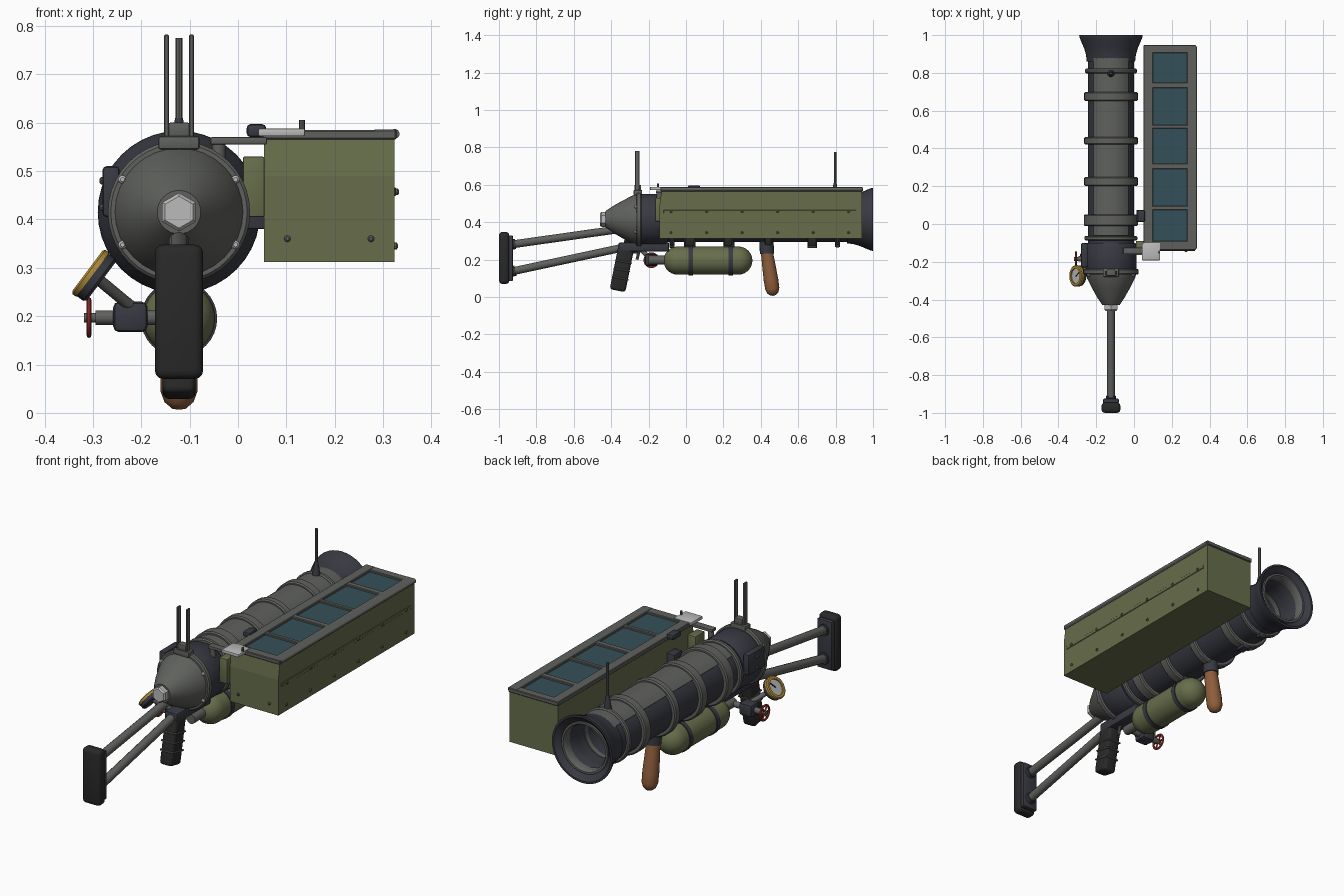
import bpy, bmesh, math
from mathutils import Vector, Matrix

if "Cube" in bpy.data.objects:
    bpy.data.objects.remove(bpy.data.objects["Cube"])

CX, CZ = -0.122, 0.415          # main tube axis


def mat(name, r, g, b):
    m = bpy.data.materials.new(name)
    m.diffuse_color = (r, g, b, 1)
    m.use_nodes = True
    m.node_tree.nodes["Principled BSDF"].inputs["Base Color"].default_value = m.diffuse_color
    return m


OLIVE = mat("olive", 0.135, 0.155, 0.07)
DARK = mat("gunmetal", 0.04, 0.042, 0.055)
BLACK = mat("rubber", 0.022, 0.022, 0.022)
GREY = mat("steel", 0.115, 0.12, 0.11)
LIGHT = mat("bright_steel", 0.5, 0.5, 0.5)
WOOD = mat("wood", 0.27, 0.11, 0.045)
RED = mat("red", 0.4, 0.04, 0.03)
YELLOW = mat("brass", 0.45, 0.27, 0.04)
GLASS = mat("glass", 0.035, 0.08, 0.1)


def finish(bm, name, m, angle=35):
    bmesh.ops.remove_doubles(bm, verts=bm.verts, dist=1e-5)
    bmesh.ops.recalc_face_normals(bm, faces=bm.faces)
    me = bpy.data.meshes.new(name)
    bm.to_mesh(me)
    bm.free()
    me.polygons.foreach_set("use_smooth", [True] * len(me.polygons))
    me.set_sharp_from_angle(angle=math.radians(angle))
    me.materials.append(m)
    ob = bpy.data.objects.new(name, me)
    bpy.context.collection.objects.link(ob)
    return ob


def lathe(name, prof, m, org=(CX, 0, CZ), d=(0, 1, 0), n=32, loop=False, arc=None, angle=35):
    """Revolve (distance, radius) points about direction d; angle 0 points up."""
    org, d = Vector(org), Vector(d).normalized()
    up = Vector((0, 0, 1)) if abs(d.z) < 0.95 else Vector((0, 1, 0))
    v = (up - d * up.dot(d)).normalized()
    u = v.cross(d)
    a0, a1 = arc or (0, 2 * math.pi)
    bm = bmesh.new()
    rings = []
    for i in range(n + 1):
        a = a0 + (a1 - a0) * i / n
        rings.append([bm.verts.new(org + d * t + (v * math.cos(a) + u * math.sin(a)) * r) for t, r in prof])
    k = len(prof)
    for A, B in zip(rings, rings[1:]):
        for j in range(k if loop else k - 1):
            bm.faces.new((A[j], A[(j + 1) % k], B[(j + 1) % k], B[j]))
    if arc:
        bm.faces.new(rings[0])
        bm.faces.new(rings[-1])
    bmesh.ops.remove_doubles(bm, verts=bm.verts, dist=1e-5)
    bmesh.ops.dissolve_degenerate(bm, edges=bm.edges, dist=1e-6)
    return finish(bm, name, m, angle)


def rod(name, p, q, r, m, n=14, r2=None):
    p, q = Vector(p), Vector(q)
    l = (q - p).length
    return lathe(name, [(0, 0), (0, r), (l, r2 or r), (l, 0)], m, p, q - p, n)


def box(name, x, y, z, m, bevel=0.0, seg=2, rot=None):
    bm = bmesh.new()
    bmesh.ops.create_cube(bm, size=1)
    bmesh.ops.scale(bm, vec=(x[1] - x[0], y[1] - y[0], z[1] - z[0]), verts=bm.verts)
    if bevel:
        bmesh.ops.bevel(bm, geom=bm.edges[:], offset=bevel, segments=seg, profile=0.5, affect='EDGES')
    if rot:
        bmesh.ops.rotate(bm, matrix=Matrix.Rotation(rot[0], 3, rot[1]), verts=bm.verts)
    bmesh.ops.translate(bm, vec=(sum(x) / 2, sum(y) / 2, sum(z) / 2), verts=bm.verts)
    return finish(bm, name, m)


def bolt(name, p, d, r=0.007, h=0.007, m=GREY):
    return lathe(name, [(-0.004, 0), (-0.004, r), (h * .5, r), (h, r * .5), (h, 0)], m, p, d, 8)


def ring(name, y, w, r, m=GREY, r0=0.11):
    h, b = w / 2, 0.006
    return lathe(name, [(y - h, r0), (y - h, r - b), (y - h + b, r), (y + h - b, r), (y + h, r - b), (y + h, r0)], m, loop=True, n=40)


# barrel with hollow bore and flared muzzle
lathe("barrel", [(-0.12, 0), (-0.12, 0.122), (0.89, 0.122), (0.89, 0.113), (0.35, 0.113), (0.35, 0)], DARK, n=40)
lathe("muzzle_flare", [(0.86, 0.113), (0.86, 0.128), (0.895, 0.132), (0.93, 0.142), (0.965, 0.157), (0.99, 0.167),
                       (1.0, 0.168), (1.0, 0.158), (0.985, 0.14), (0.97, 0.127), (0.95, 0.113)], DARK, n=40, loop=True)
lathe("bore_lip", [(0.94, 0.11), (0.94, 0.128), (0.982, 0.128), (0.982, 0.118), (0.97, 0.11)], GREY, n=40, loop=True)
for y, w, r in ((0.81, 0.025, 0.137), (0.675, 0.05, 0.142), (0.44, 0.04, 0.142), (0.225, 0.05, 0.142),
                (0.02, 0.06, 0.144), (-0.075, 0.025, 0.14)):
    ring("barrel_band", y, w, r)
    box("band_lug", (CX - 0.02, CX + 0.02), (y - w / 2, y + w / 2), (CZ - r - 0.012, CZ - r + 0.02), DARK, 0.004)
for y0, y1 in ((0.7, 0.88), (0.46, 0.65), (0.25, 0.42), (0.05, 0.2), (-0.06, -0.01)):
    lathe("heat_shield", [(y0, 0.118), (y0, 0.13), (y1, 0.13), (y1, 0.118)], GREY, loop=True, n=12,
          arc=(-0.8, 0.8))

# receiver, flange and rear cone
lathe("receiver", [(-0.25, 0), (-0.25, 0.132), (-0.24, 0.136), (-0.11, 0.136), (-0.1, 0.13), (-0.1, 0)], DARK, n=40)
ring("rear_flange", -0.252, 0.03, 0.147)
lathe("rear_cone", [(-0.26, 0), (-0.26, 0.134), (-0.285, 0.128), (-0.34, 0.1), (-0.39, 0.072), (-0.43, 0.045),
                    (-0.43, 0)], GREY, n=32)
lathe("hex_cap", [(-0.42, 0), (-0.42, 0.04), (-0.452, 0.04), (-0.46, 0.033), (-0.46, 0)], LIGHT, n=6,
      arc=None, angle=20).rotation_euler = (0, 0, 0)
for i in range(6):
    a = i * math.pi / 3
    bolt("flange_bolt", (CX + 0.135 * math.sin(a), -0.267, CZ + 0.135 * math.cos(a)), (0, -1, 0), 0.009, 0.01, LIGHT)
box("side_bracket", (-0.28, -0.245), (-0.23, -0.1), (0.405, 0.51), DARK, 0.008)
for z in (0.425, 0.48):
    bolt("bracket_bolt", (-0.28, -0.165, z), (-1, 0, 0), 0.008, 0.006)

# rear sight
box("sight_base", (CX - 0.042, CX + 0.042), (-0.28, -0.235), (0.545, 0.572), GREY, 0.004)
box("sight_block", (CX - 0.022, CX + 0.022), (-0.275, -0.24), (0.57, 0.6), GREY, 0.004)
for s in (-1, 1):
    x = CX + s * 0.026
    box("sight_post", (x - 0.005, x + 0.005), (-0.272, -0.248), (0.56, 0.782), GREY, 0.002, 1)
# front sight
rod("front_sight_post", (CX, 0.797, 0.54), (CX, 0.797, 0.775), 0.007, GREY, 8)
rod("front_sight_base", (CX, 0.797, 0.54), (CX, 0.797, 0.61), 0.02, DARK, 12, 0.008)

# shoulder stock
box("butt_pad", (CX - 0.05, CX + 0.05), (-1, -0.945), (0.07, 0.348), BLACK, 0.018, 3)
box("butt_plate", (CX - 0.042, CX + 0.042), (-0.95, -0.925), (0.085, 0.33), DARK, 0.006)
rod("upper_stock_rod", (CX, -0.94, 0.28), (CX, -0.36, 0.362), 0.021, GREY)
rod("lower_stock_rod", (CX, -0.94, 0.135), (CX, -0.31, 0.27), 0.021, GREY)
for z, dz in ((0.28, 0.004), (0.135, 0.006)):
    rod("stock_socket", (CX, -0.94, z), (CX, -0.912, z + dz), 0.028, DARK)

# trigger group and pistol grip
box("trigger_housing", (CX - 0.035, CX + 0.035), (-0.36, -0.09), (0.243, 0.292), DARK, 0.008)
tilt = (-0.2, 'X')
box("pistol_grip", (CX - 0.034, CX + 0.034), (-0.386, -0.301), (0.032, 0.262), BLACK, 0.014, 3, tilt)
for t in (0.3, 0.5, 0.7):
    z, y = 0.035 + 0.22 * t, -0.343 + 0.2 * 0.22 * (t - 0.5)
    box("grip_rib", (CX - 0.037, CX + 0.037), (y - 0.045, y + 0.045), (z - 0.004, z + 0.004), GREY, 0.002, 1, tilt)
rod("trigger", (CX, -0.25, 0.25), (CX, -0.262, 0.2), 0.008, GREY, 8)

# gas tank: capsule with bands
TZ, R = 0.195, 0.075
cap = [(math.cos(a) * R, math.sin(a) * R) for a in [i * math.pi / 16 for i in range(9)]]
lathe("gas_tank", [(-0.045 - c, s) for c, s in cap] + [(0.28 + c, s) for c, s in cap[::-1]], OLIVE,
      (CX, 0, TZ), n=32)
for y in (0.025, 0.24):
    lathe("tank_strap", [(y - .012, .07), (y - .012, .079), (y + .012, .079), (y + .012, .07)], DARK,
          (CX, 0, TZ), loop=True)
    box("tank_hanger", (CX - 0.022, CX + 0.022), (y - 0.018, y + 0.018), (0.255, 0.31), DARK, 0.004)

# valve, hand wheel and pressure gauge
VY, VZ = -0.185, 0.197
rod("tank_outlet", (CX, -0.1, VZ), (CX, -0.2, VZ), 0.024, GREY)
rod("valve_pipe", (CX, VY, VZ), (-0.295, VY, VZ), 0.015, GREY)
box("valve_body", (-0.258, -0.187), (VY - 0.035, VY + 0.035), (0.167, 0.23), DARK, 0.012)
rod("valve_stem", (-0.29, VY, VZ), (-0.318, VY, VZ), 0.01, GREY)
loop8 = [(0.005 * math.cos(i * math.pi / 4), 0.036 + 0.006 * math.sin(i * math.pi / 4)) for i in range(8)]
lathe("hand_wheel", loop8, RED, (-0.308, VY, VZ), (1, 0, 0), 24, loop=True)
for i in range(3):
    a = i * math.pi / 3
    o = Vector((0, math.cos(a), math.sin(a))) * 0.036
    c = Vector((-0.308, VY, VZ))
    rod("wheel_spoke", c - o, c + o, 0.004, RED, 6)
G, D = Vector((-0.297, -0.275, 0.283)), Vector((-0.8, 0, 0.6))
rod("gauge_pipe", (-0.215, -0.2, 0.215), G, 0.012, GREY)
lathe("gauge_body", [(-0.018, 0), (-0.018, 0.05), (-0.012, 0.055), (0.006, 0.055), (0.006, 0)], DARK, G, D)
lathe("gauge_rim", [(0.004, 0.04), (0.004, 0.057), (0.014, 0.057), (0.018, 0.052), (0.018, 0.04)], YELLOW, G, D, loop=True)
lathe("gauge_face", [(0.0, 0), (0.0, 0.043), (0.011, 0.043), (0.011, 0)], LIGHT, G, D)
rod("gauge_needle", G + D * 0.013, G + D * 0.013 + Vector((0.018, 0.02, 0.024)), 0.003, BLACK, 6)

# wooden foregrip
fg = Vector((0, 0.035, -0.235))
lathe("foregrip", [(0, 0), (0, 0.032), (0.06, 0.035), (0.15, 0.039), (0.2, 0.038), (0.222, 0.03), (0.235, 0.015),
                   (0.238, 0)], WOOD, (CX, 0.432, 0.242), fg, 20)
rod("foregrip_mount", (CX, 0.43, 0.3), (CX, 0.433, 0.232), 0.038, DARK, 16)

# side ammunition box with sloped upper rear face
bm = bmesh.new()
prof = [(-0.142, 0.312), (0.94, 0.312), (0.94, 0.57), (-0.13, 0.57), (-0.142, 0.49)]
f = bm.faces.new([bm.verts.new((0.054, y, z)) for y, z in prof])
ext = bmesh.ops.extrude_face_region(bm, geom=[f])
bmesh.ops.translate(bm, vec=(0.27, 0, 0), verts=[v for v in ext["geom"] if isinstance(v, bmesh.types.BMVert)])
finish(bm, "ammo_box", OLIVE, 4)
box("box_side_strip", (0.32, 0.327), (-0.12, 0.91), (0.448, 0.466), OLIVE, 0.002, 1)
for i in range(6):
    y = -0.08 + 0.19 * i
    bolt("strip_rivet", (0.327, y, 0.457), (1, 0, 0), 0.007, 0.006, OLIVE)
    bolt("lower_rivet", (0.325, y, 0.345), (1, 0, 0), 0.007, 0.006, OLIVE)
for x in (0.102, 0.275):
    bolt("end_bolt", (x, -0.142, 0.36), (0, -1, 0))

# lid frame with five windows
for x in ((0.05, 0.1), (0.28, 0.328)):
    box("lid_side_rail", x, (-0.137, 0.947), (0.565, 0.586), GREY, 0.003, 1)
for y in ((-0.137, -0.09), (0.075, 0.095), (0.29, 0.32), (0.505, 0.525), (0.72, 0.75), (0.905, 0.947)):
    box("lid_crossbar", (0.09, 0.29), y, (0.565, 0.585), GREY, 0.003, 1)
box("lid_glass", (0.095, 0.285), (-0.1, 0.91), (0.566, 0.575), GLASS)
rod("lid_hinge", (0.324, -0.13, 0.577), (0.324, 0.94, 0.577), 0.01, GREY)

# mounts joining the box to the tube
box("box_mount", (0.01, 0.055), (-0.165, -0.09), (0.405, 0.53), OLIVE, 0.004)
box("mount_block", (0.012, 0.058), (0.01, 0.075), (0.38, 0.5), DARK, 0.005)
box("feed_arm", (-0.057, 0.06), (-0.16, -0.125), (0.555, 0.57), GREY, 0.003)
rod("arm_post", (-0.04, -0.143, 0.5), (-0.04, -0.143, 0.56), 0.014, GREY)
box("feed_plate", (0.042, 0.138), (-0.192, -0.1), (0.572, 0.588), LIGHT, 0.003)
rod("plate_pin", (0.132, -0.15, 0.58), (0.132, -0.15, 0.606), 0.006, GREY, 8)
box("lid_latch", (0.018, 0.058), (0.01, 0.075), (0.57, 0.597), DARK, 0.008)
